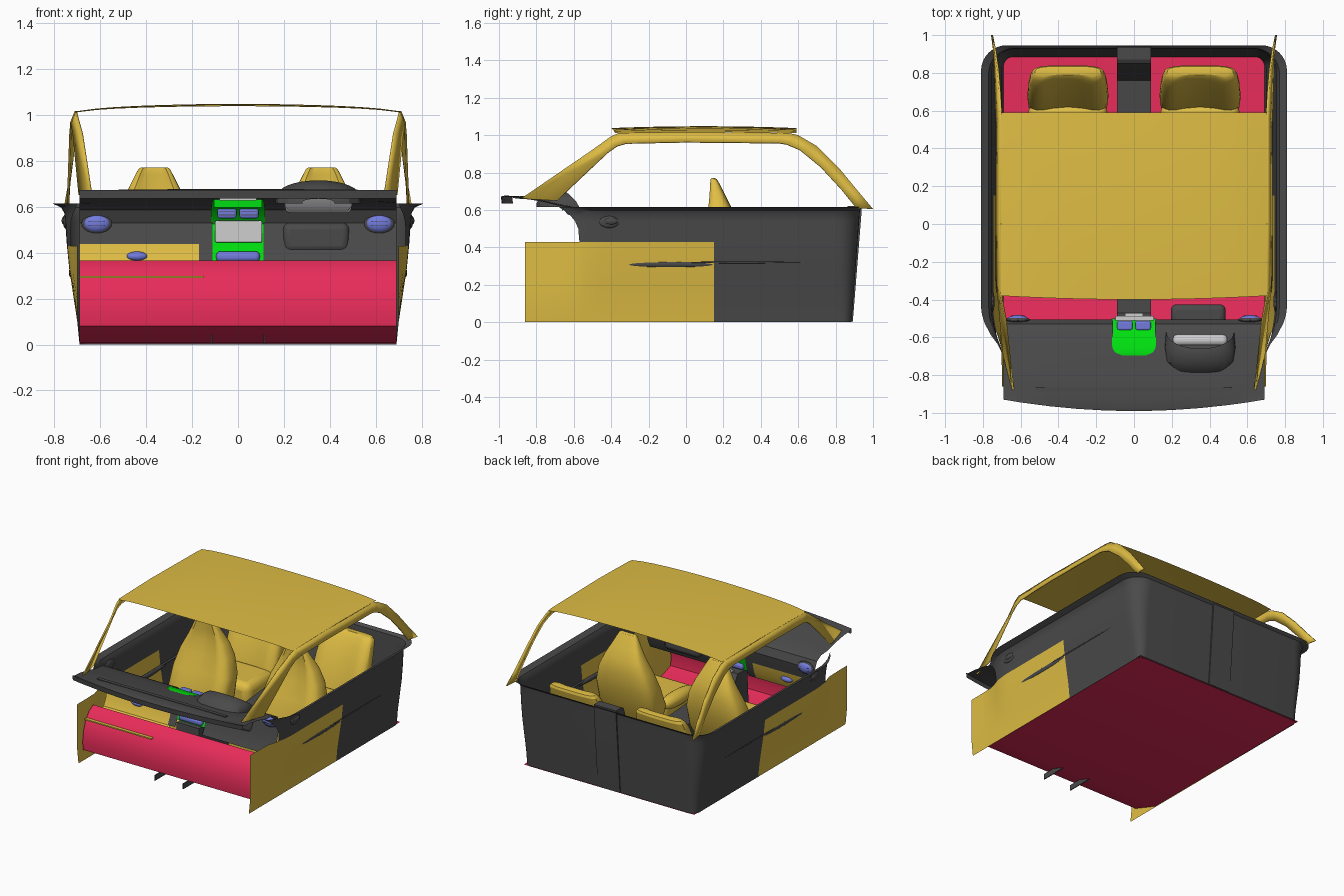
import bpy, bmesh, math
from mathutils import Vector

if "Cube" in bpy.data.objects:
    bpy.data.objects.remove(bpy.data.objects["Cube"])


def material(name, r, g, b):
    m = bpy.data.materials.new(name)
    m.use_nodes = True
    m.diffuse_color = (r, g, b, 1)
    m.node_tree.nodes["Principled BSDF"].inputs["Base Color"].default_value = (r, g, b, 1)
    return m


yellow = material("mustard", 0.74, 0.51, 0.058)
red = material("crimson", 0.8, 0.025, 0.1)
black = material("charcoal", 0.068, 0.068, 0.068)
green = material("bright green", 0.0, 0.74, 0.005)
blue = material("soft blue", 0.17, 0.2, 0.72)
grey = material("light grey", 0.62, 0.62, 0.62)
parts = []


def build(name, verts, faces, *mats, rule=None):
    mesh = bpy.data.meshes.new(name)
    mesh.from_pydata([tuple(v) for v in verts], [], faces)
    for m in mats:
        mesh.materials.append(m)
    if rule:
        for p in mesh.polygons:
            p.material_index = rule(p.center)
    bm = bmesh.new()
    bm.from_mesh(mesh)
    bmesh.ops.recalc_face_normals(bm, faces=bm.faces)
    bm.to_mesh(mesh)
    bm.free()
    ob = bpy.data.objects.new(name, mesh)
    bpy.context.collection.objects.link(ob)
    parts.append(ob)
    return ob


def sheet(name, rows, *mats, rule=None, keep=None, closed=False):
    """Skin a list of equally long point rows."""
    n = len(rows[0])
    verts = [Vector(p) for row in rows for p in row]
    faces = []
    for i in range(len(rows) - 1):
        for j in range(n if closed else n - 1):
            k = (j + 1) % n
            f = (i * n + j, i * n + k, (i + 1) * n + k, (i + 1) * n + j)
            if keep is None or keep(sum((verts[a] for a in f), Vector()) / 4):
                faces.append(f)
    if closed:
        faces += [tuple(range(n)), tuple(range(len(verts) - n, len(verts)))]
    return build(name, verts, faces, *mats, rule=rule)


def box(name, center, size, mat, soft=0):
    bm = bmesh.new()
    bmesh.ops.create_cube(bm, size=1)
    verts = [Vector(center) + v.co * Vector(size) for v in bm.verts]
    faces = [[v.index for v in f.verts] for f in bm.faces]
    bm.free()
    ob = build(name, verts, faces, mat)
    if soft:
        mod = ob.modifiers.new("soft edges", "BEVEL")
        mod.width, mod.segments = soft, 3


def ball(name, center, radii, mat):
    bm = bmesh.new()
    bmesh.ops.create_uvsphere(bm, u_segments=24, v_segments=12, radius=1)
    bm.verts.index_update()
    verts = [Vector(center) + v.co * Vector(radii) for v in bm.verts]
    faces = [[v.index for v in f.verts] for f in bm.faces]
    bm.free()
    build(name, verts, faces, mat)


def loft(name, cx, sections, mat):
    """Rounded horizontal sections: height, front, back, half width."""
    rows = []
    for z, y0, y1, hw in sections:
        row = []
        for i in range(28):
            a = math.tau * i / 28
            c, s = math.cos(a), math.sin(a)
            px = math.copysign(abs(c) ** 0.6, c) * hw
            py = math.copysign(abs(s) ** 0.6, s) * (y1 - y0) / 2
            # dished backrest between the side bolsters
            dish = 0.03 * max(0, 1 - (px / hw / 0.7) ** 2) if s < 0 else 0
            row.append((cx + px, (y0 + y1) / 2 + py + min(dish, (y1 - y0) / 4), z))
        rows.append(row)
    sheet(name, rows, mat, closed=True)


# Body side shape
PROFILE = [(0, .69), (.1, .70), (.33, .735), (.43, .745), (.57, .755), (.597, .77), (.615, .81)]
LEVELS = [0, .1, .2, .33, .43, .5, .54, .57, .597, .615]
SIDE_Y = [-.57, -.55, -.53, -.5, -.48, -.44, -.4, -.3, -.1, .15, .3, .45, .6, .7, .78]


def side_point(y, z):
    for (z0, a), (z1, b) in zip(PROFILE, PROFILE[1:]):
        if z0 <= z <= z1:
            x = a + (b - a) * (z - z0) / (z1 - z0)
            break
    # the upper edge sweeps forward and inward to meet the dashboard
    if z > .43 and y < -.48:
        y += .11 * ((z - .43) / .185) ** 3 * (y + .48) / .09
    front = min(1, max(0, (-.43 - y) / .23))
    return Vector((x - max(0, x - .70) * front ** 2, y, z))


def mirrored(points):
    return [(-p[0], p[1], p[2]) for p in points]


# Tub: sides and rounded rear in one shell
rows = []
for z in LEVELS:
    rear = .885 + .075 * z + (.015 if z > .6 else 0)
    r = .05 + .14 * z
    half = [side_point(y, z) for y in SIDE_Y]
    w = half[-1].x
    for i in range(9):
        a = math.pi / 2 * i / 8
        half.append((w - r + r * math.cos(a), rear - r + r * math.sin(a), z))
    rows.append(half + mirrored(half)[::-1])
sheet("body_tub", rows, black, keep=lambda c: c.z > .43 or c.y > .15)

for s, tag in ((1, "left"), (-1, "right")):
    # Lower door panel, armrest and handle
    ys = [-.86, -.75, -.65] + SIDE_Y[:10]
    panel = [[side_point(y, z) for y in ys] for z in LEVELS[:5]]
    sheet(tag + "_lower_panel", panel if s > 0 else [mirrored(row) for row in panel], yellow)
    ball(tag + "_armrest", (s * .724, -.08, .31), (.0125, .29, .018), black)
    ball(tag + "_armrest_tail", (s * .729, .3, .32), (.0075, .43, .006), black)
    ball(tag + "_door_handle", (s * .75, -.41, .537), (.012, .055, .033), black)
    ball(tag + "_handle_lever", (s * .758, -.40, .54), (.01, .035, .018), black)

    # Windscreen pillar, roof rail and rear pillar as one ribbon
    upper = [(.64, -.88, .66), (.68, -.5, .92), (.70, -.40, .992), (.704, -.36, 1.01), (.706, 0, 1.016),
             (.704, .55, 1.01), (.704, .60, .998), (.71, .70, .94), (.72, .82, .82), (.735, .92, .70),
             (.752, 1.0, .605)]
    lower = [(.69, -.69, .65), (.715, -.42, .905), (.72, -.37, .94), (.724, -.32, .955), (.728, 0, .962),
             (.727, .50, .957), (.727, .54, .95), (.73, .61, .92), (.733, .72, .83), (.737, .83, .71),
             (.74, .91, .61)]
    rail = [[(s * x, y, z) for x, y, z in line] for line in (upper, lower)]
    ob = sheet(tag + "_roof_rail", rail, yellow)
    mod = ob.modifiers.new("thickness", "SOLIDIFY")
    mod.thickness, mod.offset = .01, 0

    # Front seat
    loft(tag + "_front_backrest", s * .365, [
        (.14, -.02, .16, .2), (.25, -.02, .21, .235), (.4, .04, .25, .23), (.52, .08, .26, .195),
        (.61, .11, .245, .15), (.68, .12, .21, .112), (.74, .125, .18, .082), (.765, .13, .165, .068),
        (.77, .135, .155, .06)], yellow)
    box(tag + "_front_cushion", (s * .36, -.14, .17), (.44, .42, .18), yellow, .05)
    for e in (-1, 1):
        ball(tag + "_cushion_bolster", (s * .36 + e * .19, -.14, .24), (.055, .2, .05), yellow)

    # Rear seat
    loft(tag + "_rear_backrest", s * .35, [
        (.15, .57, .72, .21), (.3, .6, .76, .215), (.45, .66, .8, .21), (.55, .71, .83, .2),
        (.595, .745, .84, .19), (.612, .765, .835, .175), (.617, .78, .82, .15)], yellow)
    box(tag + "_rear_cushion", (s * .35, .48, .16), (.42, .32, .2), yellow, .05)

    # Dashboard vents and tunnel fin
    ball(tag + "_side_vent_frame", (s * .615, -.508, .527), (.066, .016, .046), black)
    ball(tag + "_side_vent", (s * .615, -.508, .527), (.058, .026, .039), blue)
    for k in (-1, 1):
        box(tag + "_vent_slat", (s * .615, -.51, .527 + k * .01), (.07, .05, .003), black)
    box(tag + "_tunnel_fin", (s * .115, -.7, .024), (.006, .2, .04), black)
    box(tag + "_centre_vent", (s * .048, -.538, .572), (.082, .05, .045), blue, .01)
    for k in (-1, 1):
        box(tag + "_centre_slat", (s * .048, -.538, .572 + k * .008), (.07, .054, .003), black)

# Roof skin
roof = []
for i in range(17):
    u = -1 + i / 8
    row = []
    for j in range(9):
        t = j / 8
        y = -.40 + .02 * u * u + t * (.99 - .02 * u * u)
        z = 1.048 - .022 * u * u - .01 * u ** 8 - .01 * (2 * t - 1) ** 2 * (1 - .5 * u * u)
        row.append((.705 * u, y, z))
    roof.append(row)
sheet("roof_panel", roof, yellow)

# Floor with rolled up front bulkhead
bulkhead = [(-.69, .365), (-.74, .335), (-.78, .28), (-.803, .21), (-.812, .14), (-.807, .08),
            (-.6, .006), (.89, .004)]
sheet("floor_and_bulkhead", [[(x, y, z) for y, z in bulkhead] for x in (-.69, .69)], red)

# Dashboard shell with an opening for the centre stack, knee panel coloured by position
dash = [(-.985, .635), (-.99, .672), (-.97, .677), (-.9, .674), (-.8, .66), (-.665, .632), (-.58, .612),
        (-.53, .585), (-.505, .53), (-.525, .437), (-.545, .36), (-.57, .31)]
xs = [-.69, -.6, -.45, -.3, -.17, -.11, 0, .11, .2, .35, .5, .6, .69]
rows = []
for y, z in dash:
    fade = min(1, max(0, (-.6 - y) / .35))
    drop = .016 if -.98 < y < -.6 else 0
    rows.append([(x, y + .06 * (x / .69) ** 2 * fade, z - drop * (x / .69) ** 4) for x in xs])
sheet("dashboard", rows, black, yellow, keep=lambda c: abs(c.x) > .11 or c.y < -.665,
      rule=lambda c: int(c.x < -.17 and c.z < .437))
knee = [(-.57, .31), (-.6, .298), (-.7, .295)]
sheet("knee_panel", [[(x, y, z) for y, z in knee] for x in (-.69, -.15)], yellow)
box("knee_panel_lip", (-.42, -.74, .295), (.54, .1, .009), yellow)
ball("knee_vent", (-.44, -.537, .385), (.045, .02, .02), blue)
box("defroster_slot", (0, -.875, .673), (1.04, .025, .006), black)

# Centre stack: tapered green panel and fittings
stack = [(-.695, .64, .065), (-.68, .641, .1), (-.655, .635, .115), (-.6, .617, .116), (-.54, .578, .117),
         (-.5, .525, .118), (-.52, .44, .116), (-.545, .355, .112)]
sheet("centre_stack", [[(e * hw / 2, y, z) for e in (-2, -1, 0, 1, 2)] for y, z, hw in stack], green)
box("stack_back", (0, -.66, .614), (.21, .006, .036), green)
box("stack_top_trim", (0, -.675, .631), (.16, .016, .009), grey)
box("radio", (.003, -.512, .492), (.205, .05, .095), grey, .006)
box("stack_lower_vent", (0, -.538, .383), (.19, .045, .046), blue, .018)

# Instrument hood with a raked opening, lens and steering column shroud
hood = []
arc = [math.pi * i / 16 for i in range(17)]
for y, hw, h, rake in [(-.8, .07, .02, 0), (-.78, .135, .055, 0), (-.73, .178, .088, 0),
                       (-.65, .188, .1, .03), (-.57, .18, .096, .09)]:
    hood.append([(.35 + hw * math.cos(a), y - rake * math.sin(a), .615 + h * abs(math.sin(a)) ** .7) for a in arc])
sheet("instrument_hood", hood, black)
box("instrument_lens", (.35, -.615, .605), (.29, .06, .066), grey, .025)
back = [(-.695, .637), (-.67, .6), (-.635, .576)]
sheet("instrument_back", [[(.35 + e * hw, y, z) for e in (-1, 1)] for (y, z), hw in zip(back, (.15, .145, .12))], grey)
box("column_shroud", (.34, -.48, .465), (.29, .11, .13), black, .03)

# Centre tunnel rising into the rear column
tunnel = [(-.6, .01), (-.58, .355), (-.47, .355), (-.4, .24), (.2, .2), (.76, .25),
          (.82, .52), (.85, .61), (.87, .622), (.938, .622), (.938, .58), (.892, .005)]
sheet("centre_tunnel", [[(x, y, z) for y, z in tunnel] for x in (-.09, .09)], black, closed=True)
box("gear_plate", (0, -.483, .358), (.09, .02, .008), grey)
ball("gear_knob", (0, -.28, .34), (.025, .025, .03), black)
box("gear_stick", (0, -.28, .26), (.02, .02, .12), black)

# Smooth shading with crisp edges
bpy.ops.object.select_all(action="DESELECT")
for ob in parts:
    ob.select_set(True)
bpy.context.view_layer.objects.active = parts[0]
bpy.ops.object.shade_smooth_by_angle(angle=math.radians(28))
